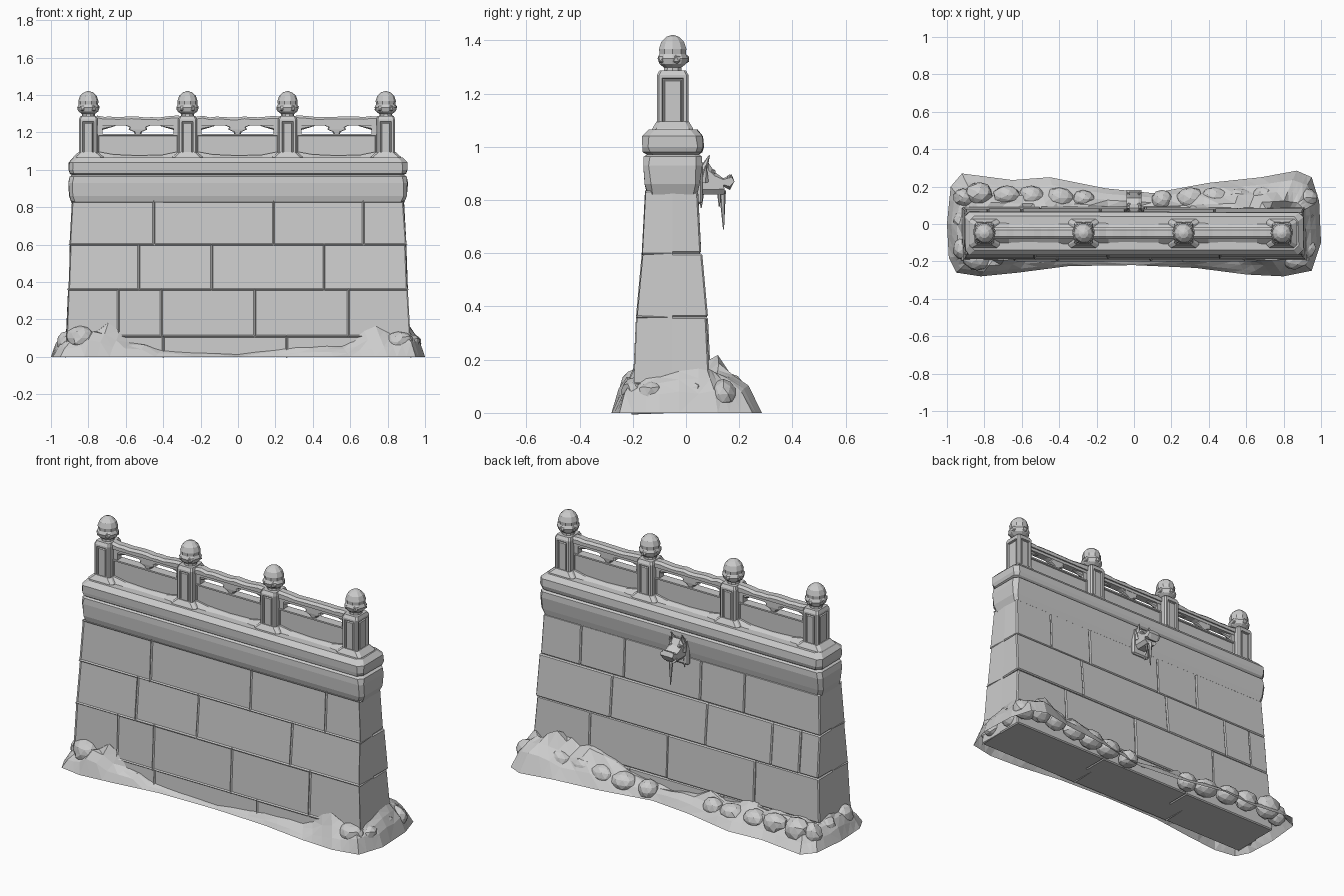
import bpy, bmesh, math, random
from mathutils import Vector, Matrix, noise

random.seed(4)
if "Cube" in bpy.data.objects:
    bpy.data.objects.remove(bpy.data.objects["Cube"])

stone = bpy.data.materials.new("pale_grey_stone")
stone.use_nodes = True
GREY = (0.6, 0.6, 0.6, 1)
stone.diffuse_color = GREY
stone.node_tree.nodes["Principled BSDF"].inputs["Base Color"].default_value = GREY

MID = -0.05  # centre line of the wall in y


def finish(bm, name, closed=True):
    if closed:
        bmesh.ops.recalc_face_normals(bm, faces=bm.faces)
    mesh = bpy.data.meshes.new(name)
    bm.to_mesh(mesh)
    bm.free()
    mesh.materials.append(stone)
    obj = bpy.data.objects.new(name, mesh)
    bpy.context.collection.objects.link(obj)
    return obj


def bridge(bm, rings, cap=True):
    n = len(rings[0])
    for a, b in zip(rings, rings[1:]):
        for i in range(n):
            j = (i + 1) % n
            bm.faces.new((a[i], a[j], b[j], b[i]))
    if cap:
        bm.faces.new(rings[0][::-1])
        bm.faces.new(rings[-1])


def loft(bm, sections, cx=0, cy=MID, cut=0.0, wobble=0.0):
    """Stack of rectangles (half x, half y, z) with cut corners."""
    rings = []
    for hx, hy, z in sections:
        c = min(cut, hx * 0.4, hy * 0.4)
        quarter = [(hx - c, hy), (hx, hy - c)]
        pts = [(x, -y) for x, y in quarter] + [(x, y) for x, y in quarter[::-1]]
        pts += [(-x, y) for x, y in quarter] + [(-x, -y) for x, y in quarter[::-1]]
        rings.append([bm.verts.new((cx + x + random.uniform(-wobble, wobble),
                                    cy + y + random.uniform(-wobble, wobble), z))
                      for x, y in pts])
    bridge(bm, rings)


def box(bm, x0, x1, y0, y1, z0, z1):
    m = Matrix.LocRotScale(((x0 + x1) / 2, (y0 + y1) / 2, (z0 + z1) / 2), None,
                           (x1 - x0, y1 - y0, z1 - z0))
    return bmesh.ops.create_cube(bm, size=1, matrix=m)["verts"]


def lathe(bm, profile, cx, cy, sides):
    rings = [[bm.verts.new((cx + r * math.cos(math.tau * i / sides),
                            cy + r * math.sin(math.tau * i / sides), z))
              for i in range(sides)] for r, z in profile]
    bridge(bm, rings)


def spike(bm, base, tip, radius, sides=6):
    base, tip = Vector(base), Vector(tip)
    d = tip - base
    m = Matrix.Translation((base + tip) / 2) @ d.to_track_quat('Z', 'Y').to_matrix().to_4x4()
    bmesh.ops.create_cone(bm, cap_ends=True, segments=sides, radius1=radius,
                          radius2=0.002, depth=d.length, matrix=m)


# Wall courses: chamfered blocks, front and back halves meeting inside
levels = [0, 0.11, 0.36, 0.6, 0.83]
half_x = [0.925, 0.92, 0.905, 0.898, 0.888]
half_y = [0.147, 0.142, 0.13, 0.108, 0.096]
joints = {-1: [[-0.4, 0.26], [-0.64, -0.41, 0.09, 0.59], [-0.53, -0.14, 0.46], [-0.45, 0.19, 0.67]],
          1: [[-0.3, 0.3], [-0.5, 0.06, 0.56], [-0.78, -0.6, -0.18, 0.43], [-0.41, -0.13, 0.36, 0.64]]}
bm = bmesh.new()
for side, rows in joints.items():
    for k, cuts in enumerate(rows):
        edges_x = [-1] + cuts + [1]
        for a, b in zip(edges_x, edges_x[1:]):
            push = random.uniform(-0.003, 0.003)
            block = bmesh.new()
            for v in box(block, 0, 1, 0, 1, 0, 1):
                lvl = k + round(v.co.z)
                x = b if v.co.x > 0.5 else a
                if abs(x) == 1:
                    x *= half_x[lvl] + random.uniform(-0.004, 0.004) * v.co.y
                out = v.co.y > 0.5
                v.co = (x, MID + side * (half_y[lvl] + push) * out, levels[lvl])
            sharp = [e for e in block.edges if any(abs(v.co.y - MID) > 0.01 for v in e.verts)]
            bmesh.ops.bevel(block, geom=sharp, offset=0.006, segments=1, affect='EDGES')
            piece = bpy.data.meshes.new("block")
            block.to_mesh(piece)
            block.free()
            bm.from_mesh(piece)
            bpy.data.meshes.remove(piece)
finish(bm, "wall_blocks")

# Cornice and coping slab
bm = bmesh.new()
loft(bm, [(0.888, 0.094, 0.82), (0.903, 0.103, 0.86), (0.907, 0.109, 0.93),
          (0.9, 0.108, 0.963), (0.885, 0.096, 0.972)], cut=0.02, wobble=0.003)
finish(bm, "cornice")
bm = bmesh.new()
loft(bm, [(0.885, 0.095, 0.97), (0.9, 0.11, 0.98), (0.906, 0.116, 1.0),
          (0.904, 0.114, 1.04), (0.88, 0.09, 1.066)], cut=0.025, wobble=0.003)
finish(bm, "coping_slab")

# Posts with sunk panels, flared feet and bud finials
post_x = [-0.8, -0.27, 0.265, 0.79]
for cx in post_x:
    bm = bmesh.new()
    loft(bm, [(0.05, 0.059, 1.05), (0.05, 0.059, 1.27), (0.043, 0.05, 1.287)], cx, cut=0.008)
    bm.normal_update()
    wide = [f for f in bm.faces if f.calc_area() > 0.012 and abs(f.normal.z) < 0.1
            and (abs(f.normal.y) > 0.9 or f.normal.x * cx > 0.5)]
    bmesh.ops.inset_individual(bm, faces=wide, thickness=0.016, depth=0)
    bmesh.ops.inset_individual(bm, faces=wide, thickness=0.004, depth=-0.009)
    bmesh.ops.inset_individual(bm, faces=wide, thickness=0.006, depth=0)
    bmesh.ops.inset_individual(bm, faces=wide, thickness=0.005, depth=0.006)
    finish(bm, "post")
    bm = bmesh.new()
    loft(bm, [(0.085, 0.08, 1.055), (0.08, 0.076, 1.07), (0.052, 0.061, 1.095)], cx, cut=0.015)
    finish(bm, "post_foot")
    bm = bmesh.new()
    lathe(bm, [(0.036, 1.28), (0.034, 1.298), (0.053, 1.312), (0.06, 1.333), (0.052, 1.349),
               (0.054, 1.368), (0.045, 1.395), (0.026, 1.413), (0.006, 1.42)], cx, MID, 10)
    for i in range(5):
        a = math.tau * i / 5 + 0.3
        m = Matrix.LocRotScale((cx + 0.044 * math.cos(a), MID + 0.044 * math.sin(a), 1.33),
                               None, (0.02, 0.02, 0.022))
        bmesh.ops.create_icosphere(bm, subdivisions=1, radius=1, matrix=m)
    finish(bm, "bud_finial")

# Balustrade bays: rail, panel, brackets and a hanging cup
for a, b in zip(post_x, post_x[1:]):
    x0, x1, cx = a + 0.045, b - 0.045, (a + b) / 2
    bm = bmesh.new()
    rings = []
    for i in range(13):
        x = x0 + (x1 - x0) * i / 12
        top = 1.287 - 0.006 * math.sin(math.pi * i / 12) + random.uniform(-0.004, 0.004)
        rings.append([bm.verts.new((x, MID + y, z)) for y, z in
                      [(-0.03, 1.252), (-0.03, top - 0.012), (-0.017, top),
                       (0.017, top), (0.03, top - 0.012), (0.03, 1.252)]])
    bridge(bm, rings)
    box(bm, x0, x1, MID - 0.022, MID + 0.022, 1.236, 1.254)
    finish(bm, "top_rail")

    bm = bmesh.new()
    box(bm, x0, x1, MID - 0.026, MID + 0.026, 1.055, 1.192)
    bm.normal_update()
    faces = [f for f in bm.faces if abs(f.normal.y) > 0.9]
    bmesh.ops.inset_individual(bm, faces=faces, thickness=0.012, depth=0)
    bmesh.ops.inset_individual(bm, faces=faces, thickness=0.004, depth=-0.008)
    finish(bm, "bay_panel")

    bm = bmesh.new()
    loft(bm, [(0.016, 0.016, 1.188), (0.022, 0.018, 1.203), (0.05, 0.02, 1.215),
              (0.045, 0.02, 1.228), (0.07, 0.02, 1.238)], cx, cut=0.006)
    for x, s in ((x0, 1), (x1, -1)):
        box(bm, min(x, x + s * 0.03), max(x, x + s * 0.03), MID - 0.02, MID + 0.02, 1.185, 1.24)
        spike(bm, (x + s * 0.025, MID, 1.228), (x + s * 0.1, MID, 1.236), 0.016)
    finish(bm, "cup_and_brackets")

    bm = bmesh.new()
    rings = []
    for t, h in ((0, 1.098), (0.2, 1.082), (0.5, 1.076), (0.8, 1.08), (1, 1.098)):
        x = x0 + (x1 - x0) * t
        rings.append([bm.verts.new((x, MID + y, z)) for y, z in
                      [(-0.065, 1.055), (-0.03, h), (0.03, h), (0.065, 1.055)]])
    bridge(bm, rings)
    finish(bm, "bay_sill")

# Beast-head water spout on the back, with icicles
bm = bmesh.new()
box(bm, -0.058, 0.058, 0.03, 0.062, 0.785, 0.945)
bmesh.ops.bevel(bm, geom=bm.edges[:], offset=0.008, segments=1, affect='EDGES')
finish(bm, "spout_plate")
bm = bmesh.new()
side = [(0.05, 0.82), (0.05, 0.925), (0.085, 0.94), (0.108, 0.905), (0.14, 0.882), (0.172, 0.896),
        (0.182, 0.87), (0.165, 0.838), (0.14, 0.85), (0.145, 0.822), (0.1, 0.82)]
bridge(bm, [[bm.verts.new((x, MID + (y - MID), 0.87 + (z - 0.87) * s)) for y, z in side]
            for x, s in ((-0.04, 0.6), (-0.024, 1), (0.024, 1), (0.04, 0.6))])
for s in (-1, 1):
    spike(bm, (s * 0.03, 0.065, 0.915), (s * 0.035, 0.088, 0.968), 0.016)
    spike(bm, (s * 0.035, 0.07, 0.87), (s * 0.055, 0.075, 0.93), 0.016)
    for y, z, r in ((0.1, 0.905, 0.013), (0.165, 0.885, 0.012)):
        bmesh.ops.create_icosphere(bm, subdivisions=1, radius=r,
                                   matrix=Matrix.Translation((s * 0.027, y, z)))
finish(bm, "spout_head")
bm = bmesh.new()
spike(bm, (0, 0.137, 0.835), (0, 0.141, 0.69), 0.013)
spike(bm, (0.015, 0.125, 0.835), (0.015, 0.125, 0.775), 0.009)
spike(bm, (-0.03, 0.057, 0.82), (-0.03, 0.057, 0.77), 0.01)
finish(bm, "icicles")

# Open-bottomed drift around the foot: outline x, y and height
keys = [(-0.95, -0.26, 0.1), (-0.82, -0.28, 0.17), (-0.62, -0.26, 0.09), (-0.35, -0.225, 0.03),
        (0, -0.22, 0.02), (0.33, -0.235, 0.055), (0.6, -0.27, 0.06), (0.8, -0.28, 0.13),
        (0.95, -0.25, 0.15), (1, -0.1, 0.14), (0.99, 0.12, 0.15), (0.95, 0.25, 0.15),
        (0.87, 0.285, 0.17), (0.68, 0.25, 0.16), (0.4, 0.22, 0.11), (0.1, 0.165, 0.07),
        (-0.15, 0.19, 0.09), (-0.45, 0.25, 0.1), (-0.65, 0.235, 0.11), (-0.92, 0.27, 0.12),
        (-0.98, 0.2, 0.1), (-1, 0, 0.12), (-0.99, -0.18, 0.1)]
path = []
for p, q in zip(keys, keys[1:] + keys[:1]):
    path += [Vector(p).lerp(Vector(q), i / 3) for i in range(3)]
bm = bmesh.new()
rings = []
for s, lift in ((0, 0), (0.22, 0.45), (0.48, 0.78), (0.72, 1), (1, 1.02)):
    ring = []
    for p in path:
        x = p.x + (p.x * 0.89 - p.x) * s
        y = p.y + (max(-0.16, min(0.06, p.y)) - p.y) * s
        bump = 1 + 0.5 * noise.noise((x * 9, y * 9, s * 2))
        ring.append(bm.verts.new((x, y, p.z * lift * bump)))
    rings.append(ring)
bridge(bm, rings, cap=False)
bmesh.ops.triangulate(bm, faces=bm.faces[:])
finish(bm, "foot_drift", closed=False)

# Rounded lumps heaped on the drift, mostly behind and at the ends
bm = bmesh.new()
spots = [(x, 0.12 + 0.05 * abs(x), 0.03 + 0.06 * abs(x)) for x in
         (-0.83, -0.68, -0.55, -0.4, -0.27, 0.15, 0.3, 0.43, 0.56, 0.7, 0.82)]
spots += [(s * 0.91, y, 0.07) for s in (-1, 1) for y in (-0.13, 0.02, 0.14)]
spots += [(-0.84, -0.19, 0.1), (0.86, -0.19, 0.08)]
for x, y, z in spots:
    m = Matrix.LocRotScale((x, y, z), None, (random.uniform(0.055, 0.08),
                           random.uniform(0.045, 0.065), random.uniform(0.05, 0.07)))
    for v in bmesh.ops.create_icosphere(bm, subdivisions=2, radius=1, matrix=m)["verts"]:
        v.co *= 1 + 0.02 * noise.noise(v.co * 25)
        v.co.x = max(-0.98, min(0.98, v.co.x))
        v.co.z = max(0, v.co.z)
finish(bm, "drift_lumps")
